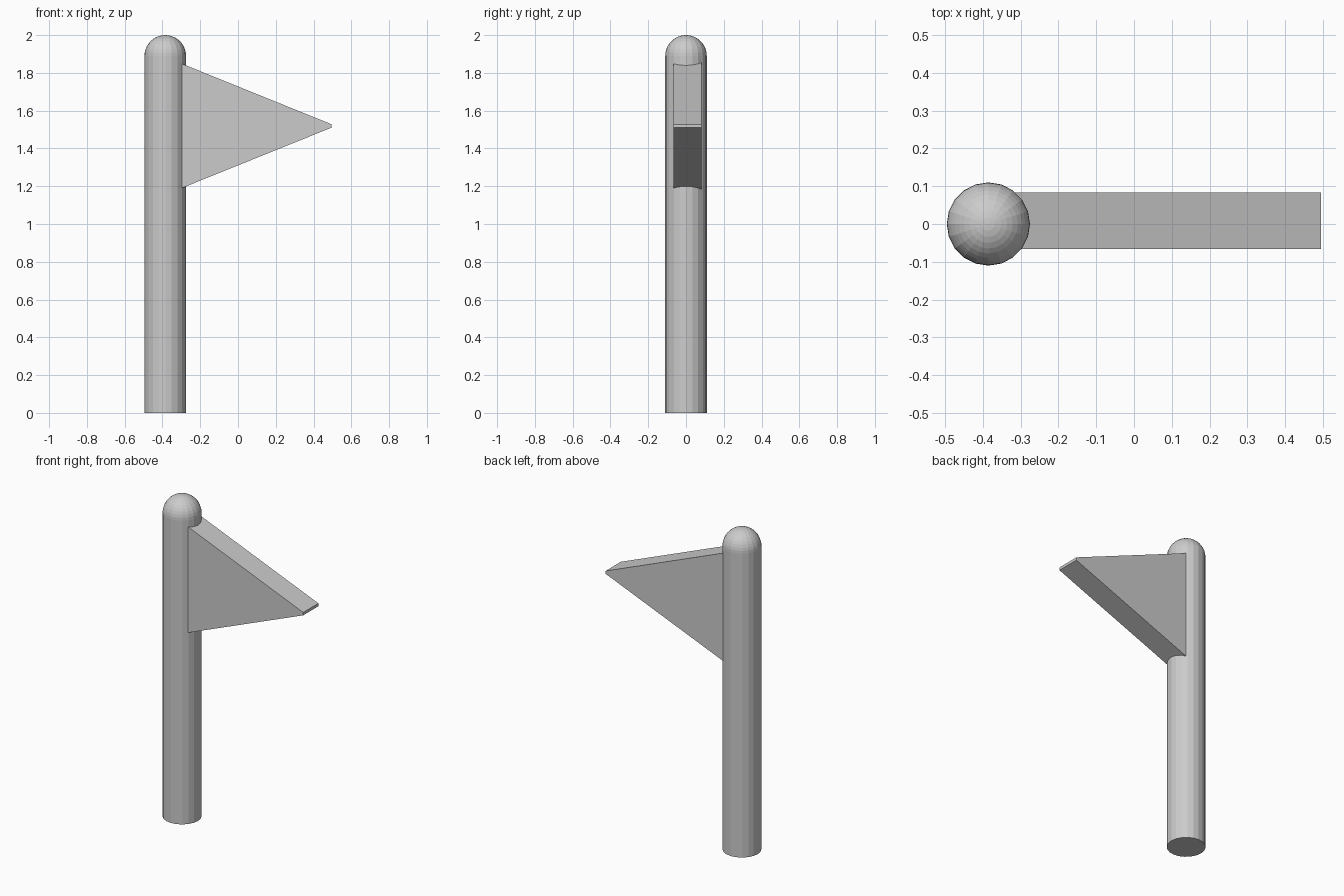
import bpy, bmesh
from mathutils import Matrix, Vector

cube = bpy.data.objects.get("Cube")
if cube:
    bpy.data.objects.remove(cube, do_unlink=True)

POLE_X, RADIUS, HEIGHT = -0.385, 0.11, 2.0

grey = bpy.data.materials.new("plain_grey")
grey.use_nodes = True
grey.diffuse_color = (0.6, 0.6, 0.6, 1)
grey.node_tree.nodes["Principled BSDF"].inputs["Base Color"].default_value = grey.diffuse_color


def add_object(name, bm):
    bmesh.ops.recalc_face_normals(bm, faces=bm.faces)
    mesh = bpy.data.meshes.new(name)
    bm.to_mesh(mesh)
    bm.free()
    mesh.materials.append(grey)
    obj = bpy.data.objects.new(name, mesh)
    bpy.context.collection.objects.link(obj)
    return obj


# Pole: upper half of a sphere, its open rim pulled down to the ground
bm = bmesh.new()
bmesh.ops.create_uvsphere(bm, u_segments=20, v_segments=20, radius=RADIUS,
                          matrix=Matrix.Translation((POLE_X, 0, HEIGHT - RADIUS)))
low = [v for v in bm.verts if v.co.z < HEIGHT - RADIUS - 0.001]
bmesh.ops.delete(bm, geom=low, context='VERTS')
rim = [e for e in bm.edges if e.is_boundary]
shaft = bmesh.ops.extrude_edge_only(bm, edges=rim)["geom"]
for v in shaft:
    if isinstance(v, bmesh.types.BMVert):
        v.co.z = 0
bmesh.ops.contextual_create(bm, geom=[e for e in bm.edges if e.is_boundary])
add_object("pole", bm)

# Pennant: blunt-tipped triangle, extruded through its thickness
profile = [(-0.36, 1.165), (0.495, 1.51), (0.495, 1.528), (-0.36, 1.874)]
bm = bmesh.new()
face = bm.faces.new([bm.verts.new((x, -0.066, z)) for x, z in profile])
back = bmesh.ops.extrude_face_region(bm, geom=[face])["geom"]
bmesh.ops.translate(bm, vec=Vector((0, 0.149, 0)),
                    verts=[v for v in back if isinstance(v, bmesh.types.BMVert)])
add_object("pennant", bm)
